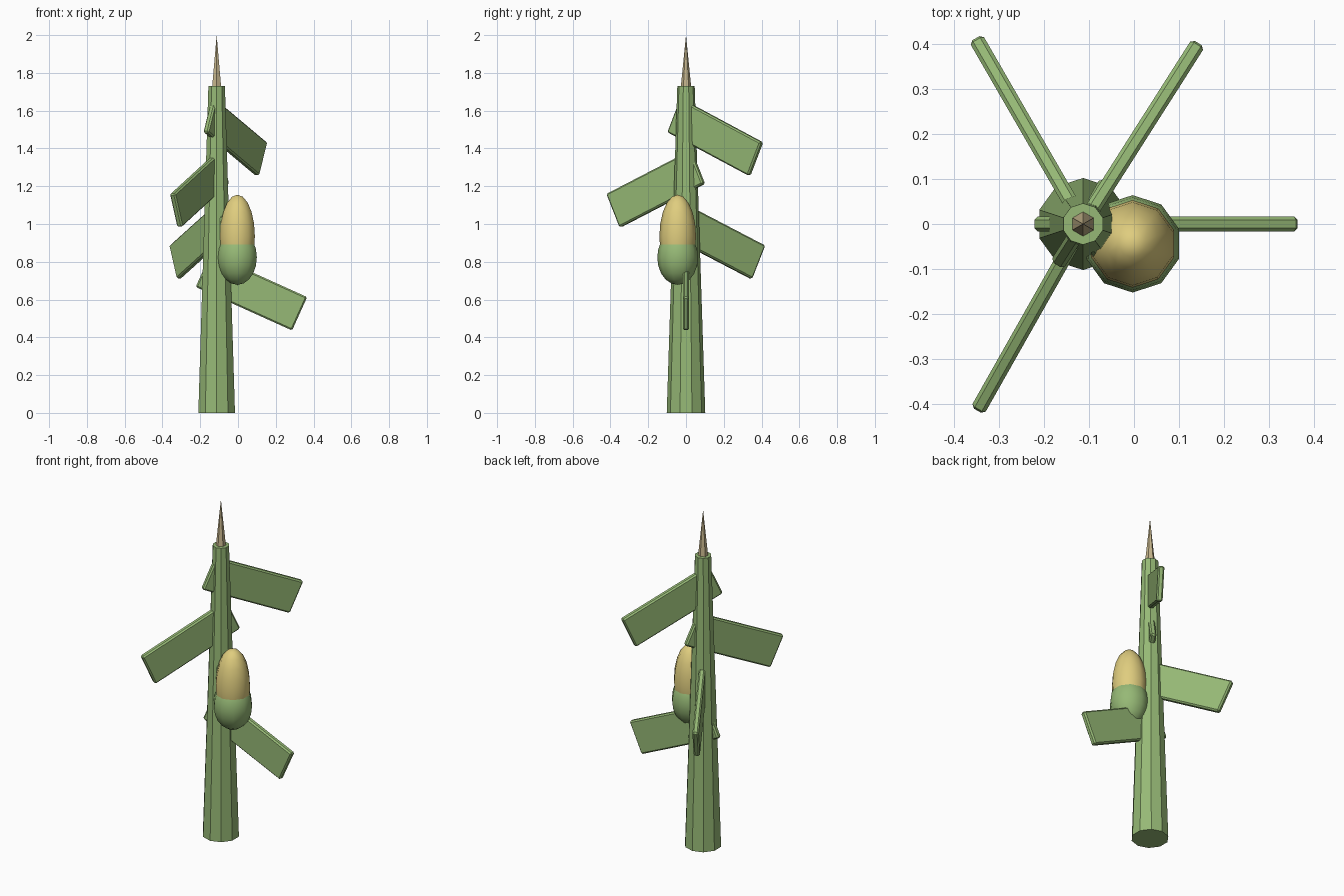
import bpy
from math import radians, cos, sin

cube = bpy.data.objects.get("Cube")
if cube:
    bpy.data.objects.remove(cube, do_unlink=True)

STALK_X = -0.113
TILT = radians(24.3)


def material(name, rgb):
    m = bpy.data.materials.new(name)
    m.use_nodes = True
    color = (*rgb, 1)
    m.diffuse_color = color
    bsdf = m.node_tree.nodes["Principled BSDF"]
    bsdf.inputs["Base Color"].default_value = color
    bsdf.inputs["Roughness"].default_value = 0.9
    return m


green = material("leaf green", (0.305, 0.485, 0.18))
yellow = material("corn yellow", (0.74, 0.61, 0.21))
tan = material("tassel tan", (0.56, 0.46, 0.26))


def finish(name, mat):
    ob = bpy.context.object
    ob.name = name
    ob.data.materials.append(mat)
    return ob


def tapered(name, mat, sides, r_bottom, r_top, z0, z1):
    bpy.ops.mesh.primitive_cone_add(
        vertices=sides, radius1=r_bottom, radius2=r_top, depth=z1 - z0,
        location=(STALK_X, 0, (z0 + z1) / 2))
    return finish(name, mat)


def ellipsoid(name, mat, radius, half_height, z):
    bpy.ops.mesh.primitive_uv_sphere_add(
        segments=10, ring_count=10, radius=1, location=(-0.003, -0.044, z))
    ob = finish(name, mat)
    ob.scale = (radius, radius, half_height)
    bpy.ops.object.transform_apply(location=False, rotation=False, scale=True)
    bpy.ops.object.shade_smooth()
    return ob


# Stalk and tassel
tapered("stalk", green, 10, 0.102, 0.046, 0, 1.73)
tapered("tassel", tan, 6, 0.027, 0, 1.73, 2.0)

# Ear of corn in its husk
ellipsoid("husk", green, 0.108, 0.145, 0.823)
ellipsoid("cob", yellow, 0.097, 0.22, 0.935)

# Drooping leaf blades spiralling up the stalk
for i, degrees in enumerate((0, 120, 240.5, 57.5)):
    yaw = radians(degrees)
    bpy.ops.mesh.primitive_cube_add(
        size=1,
        location=(STALK_X + 0.184 * cos(yaw), 0.184 * sin(yaw), 0.64 + 0.273 * i),
        rotation=(0, TILT, yaw))
    leaf = finish(f"leaf_{i + 1}", green)
    leaf.scale = (0.56, 0.034, 0.194)
    bpy.ops.object.transform_apply(location=False, rotation=False, scale=True)
    bevel = leaf.modifiers.new("soft edge", "BEVEL")
    bevel.width = 0.008
    bevel.segments = 1
